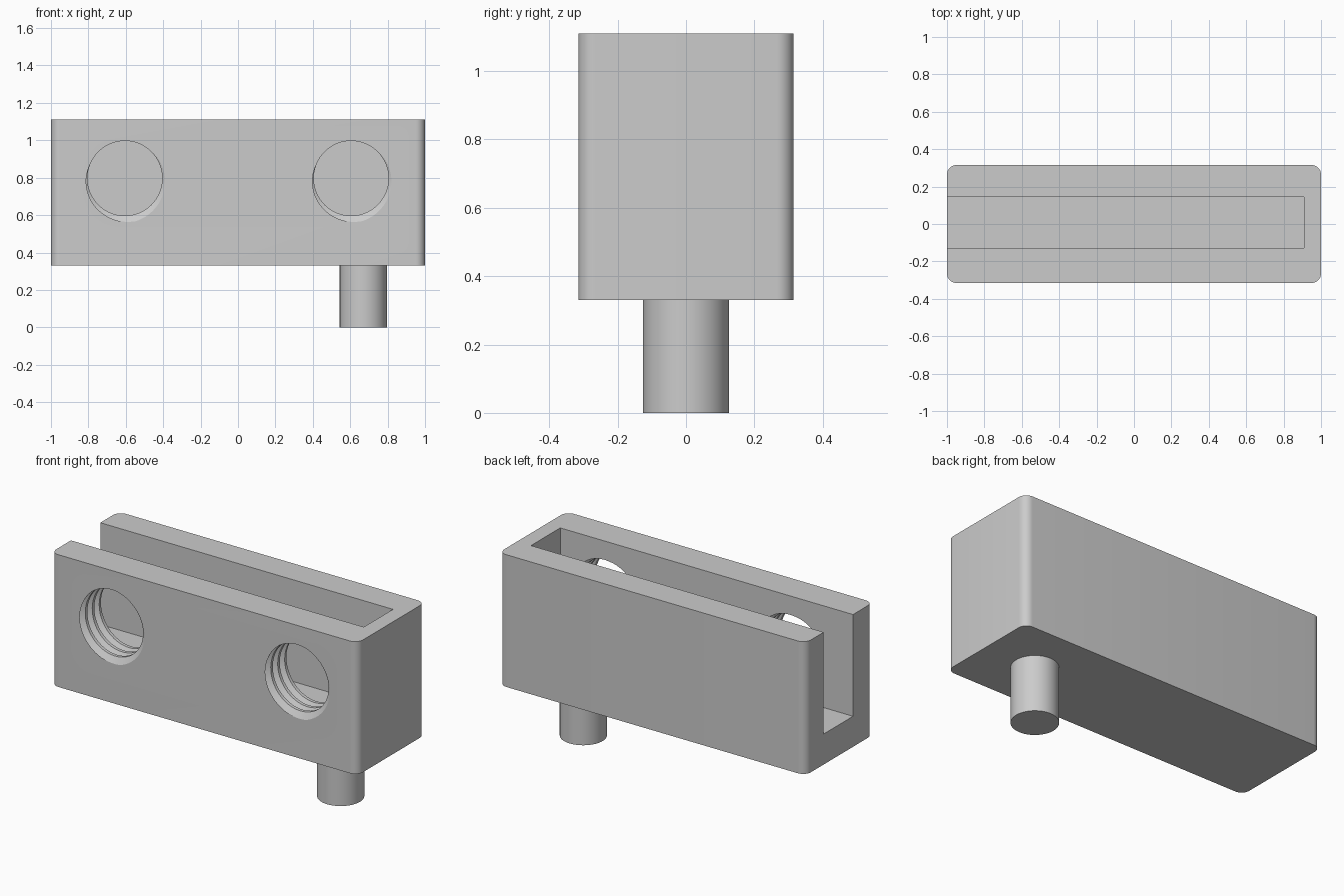
import bpy, bmesh, math
from mathutils import Vector

cube = bpy.data.objects.get("Cube")
if cube:
    bpy.data.objects.remove(cube, do_unlink=True)

grey = bpy.data.materials.new("plain grey")
grey.use_nodes = True
grey.diffuse_color = (0.6, 0.6, 0.6, 1)
grey.node_tree.nodes["Principled BSDF"].inputs["Base Color"].default_value = grey.diffuse_color


def make_object(name, bm):
    bmesh.ops.recalc_face_normals(bm, faces=bm.faces)
    mesh = bpy.data.meshes.new(name)
    bm.to_mesh(mesh)
    bm.free()
    obj = bpy.data.objects.new(name, mesh)
    bpy.context.collection.objects.link(obj)
    mesh.materials.append(grey)
    return obj


def box(name, low, high, corner=0):
    """Box between two corners, with optionally rounded upright edges."""
    low, high = Vector(low), Vector(high)
    bm = bmesh.new()
    bmesh.ops.create_cube(bm, size=1)
    bmesh.ops.scale(bm, vec=high - low, verts=bm.verts)
    bmesh.ops.translate(bm, vec=(low + high) / 2, verts=bm.verts)
    if corner:
        upright = [e for e in bm.edges if abs(e.verts[0].co.z - e.verts[1].co.z) > 0.1]
        bmesh.ops.bevel(bm, geom=upright, offset=corner, segments=8,
                        profile=0.5, affect='EDGES')
    return make_object(name, bm)


def thread_cutter(name, cx, cz, start_y, pitch=0.065, turns=7, sides=64):
    """Closed screw shape running along y, used to cut a threaded hole."""
    profile = [(0, 0.2), (0.3, 0.2), (0.65, 0.237)]  # crest, crest, root
    step = len(profile)
    bm = bmesh.new()
    columns = []
    for i in range(sides):
        angle = math.tau * i / sides
        column = []
        for turn in range(turns):
            for f, r in profile:
                y = start_y + pitch * (turn + f - i / sides)
                column.append(bm.verts.new((cx + r * math.cos(angle), y,
                                            cz + r * math.sin(angle))))
        columns.append(column)
    for i in range(sides):
        # the last column joins the first one a full turn further along
        last = i == sides - 1
        shift = step if last else 0
        a, b = columns[i], columns[(i + 1) % sides]
        for k in range(shift, len(a) - 1):
            bm.faces.new((a[k], a[k + 1], b[k + 1 - shift], b[k - shift]))
    # close both ends with fans
    near = bm.verts.new((cx, start_y - pitch - 0.03, cz))
    far = bm.verts.new((cx, start_y + pitch * turns + 0.03, cz))
    middle = start_y + pitch * turns / 2 - pitch / 2
    for e in [e for e in bm.edges if e.is_boundary]:
        end = near if e.verts[0].co.y < middle else far
        bm.faces.new((e.verts[0], e.verts[1], end))
    return make_object(name, bm)


def cut(target, cutter):
    mod = target.modifiers.new("cut", 'BOOLEAN')
    mod.operation = 'DIFFERENCE'
    mod.solver = 'EXACT'
    mod.object = cutter
    bpy.context.view_layer.objects.active = target
    bpy.ops.object.modifier_apply(modifier=mod.name)
    bpy.data.objects.remove(cutter, do_unlink=True)


def smooth(obj):
    bpy.ops.object.select_all(action='DESELECT')
    obj.select_set(True)
    bpy.context.view_layer.objects.active = obj
    bpy.ops.object.shade_smooth_by_angle(angle=math.radians(30))


# Block with a slot open at the top and at one end
body = box("clamp_body", (-1, -0.315, 0.33), (1, 0.315, 1.11), corner=0.05)
cut(body, box("slot_cutter", (-1.2, -0.128, 0.51), (0.91, 0.145, 1.3)))

# Two threaded holes through the front wall
for x in (-0.605, 0.605):
    cut(body, thread_cutter("thread_cutter", x, 0.797, -0.315 - 1.86 * 0.065))
smooth(body)

# Round peg underneath
bm = bmesh.new()
bmesh.ops.create_cone(bm, cap_ends=True, segments=64, radius1=0.126,
                      radius2=0.126, depth=0.33)
bmesh.ops.translate(bm, vec=(0.67, 0, 0.165), verts=bm.verts)
smooth(make_object("peg", bm))
